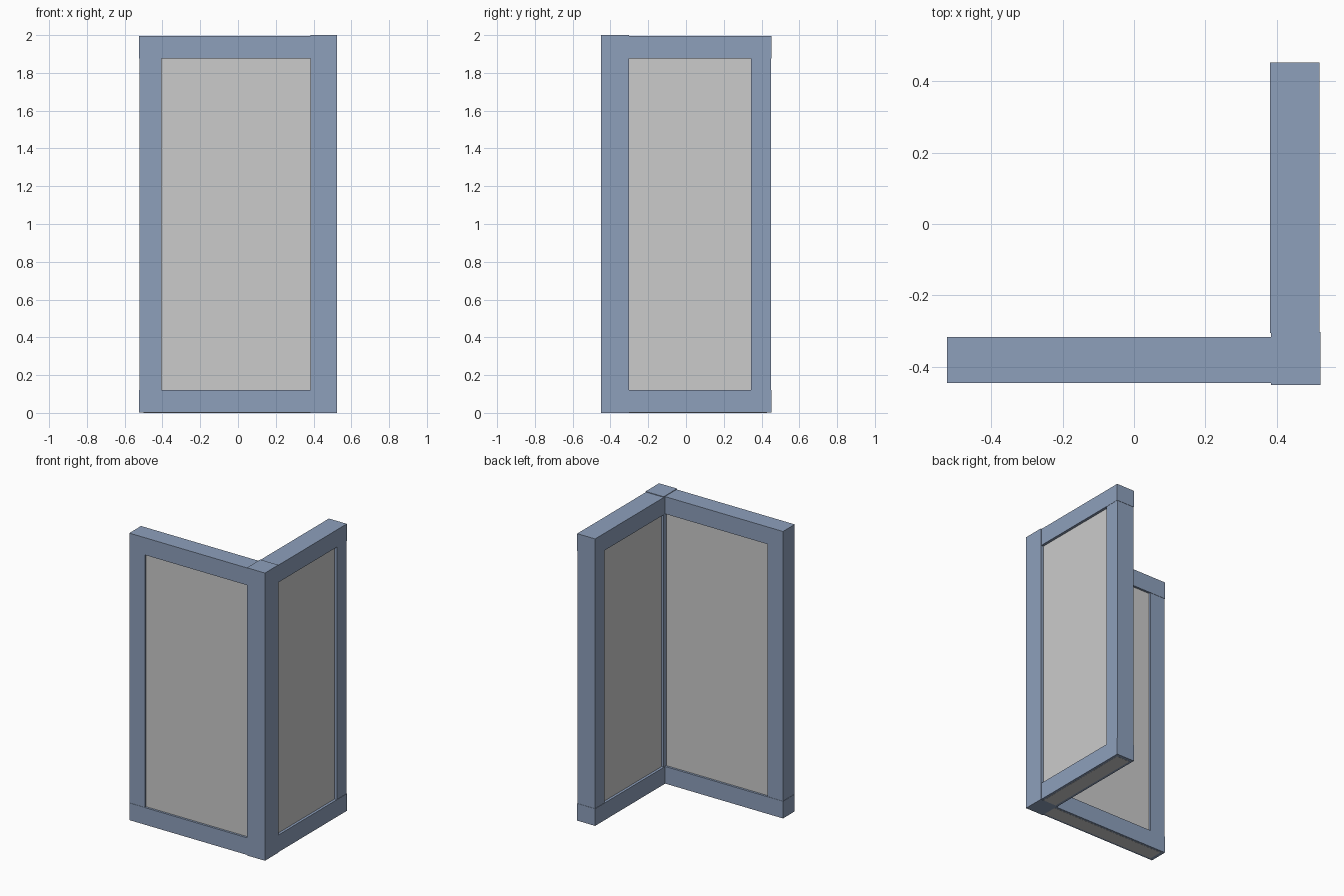
import bpy

if "Cube" in bpy.data.objects:
    bpy.data.objects.remove(bpy.data.objects["Cube"])

frame_mat = bpy.data.materials.new("blue_frame")
frame_mat.diffuse_color = (0.27, 0.35, 0.50, 1)
frame_mat.use_nodes = True
frame_mat.node_tree.nodes["Principled BSDF"].inputs["Base Color"].default_value = frame_mat.diffuse_color


def box(name, x, y, z, mat=None):
    """Box spanning the given (min, max) ranges."""
    bpy.ops.mesh.primitive_cube_add(
        size=1, location=[(a + b) / 2 for a, b in (x, y, z)])
    ob = bpy.context.object
    ob.name = name
    ob.scale = [b - a for a, b in (x, y, z)]
    bpy.ops.object.transform_apply(location=False, rotation=False, scale=True)
    if mat:
        ob.data.materials.append(mat)
    return ob


BOTTOM, SILL, HEAD = 0.001, 0.12, 1.876

# Corner post, a touch prouder and taller than the rails
box("corner_post", (0.384, 0.523), (-0.451, -0.303), (0.0, 2.0), frame_mat)

# Rails run the full length of each wing; the end stiles stand between them
for level, z in (("bottom", (BOTTOM, SILL)), ("top", (HEAD, 1.996))):
    box(f"front_{level}_rail", (-0.524, 0.386), (-0.446, -0.317), z, frame_mat)
    box(f"side_{level}_rail", (0.382, 0.52), (-0.305, 0.453), z, frame_mat)

box("front_end_stile", (-0.522, -0.405), (-0.444, -0.319), (SILL, HEAD), frame_mat)
box("side_end_stile", (0.384, 0.518), (0.345, 0.451), (SILL, HEAD), frame_mat)

# Panes set slightly back from both faces, reaching down through the rails
box("front_pane", (-0.50, 0.40), (-0.431, -0.332), (0.0, 1.90))
box("side_pane", (0.40, 0.502), (-0.31, 0.43), (0.0, 1.90))
